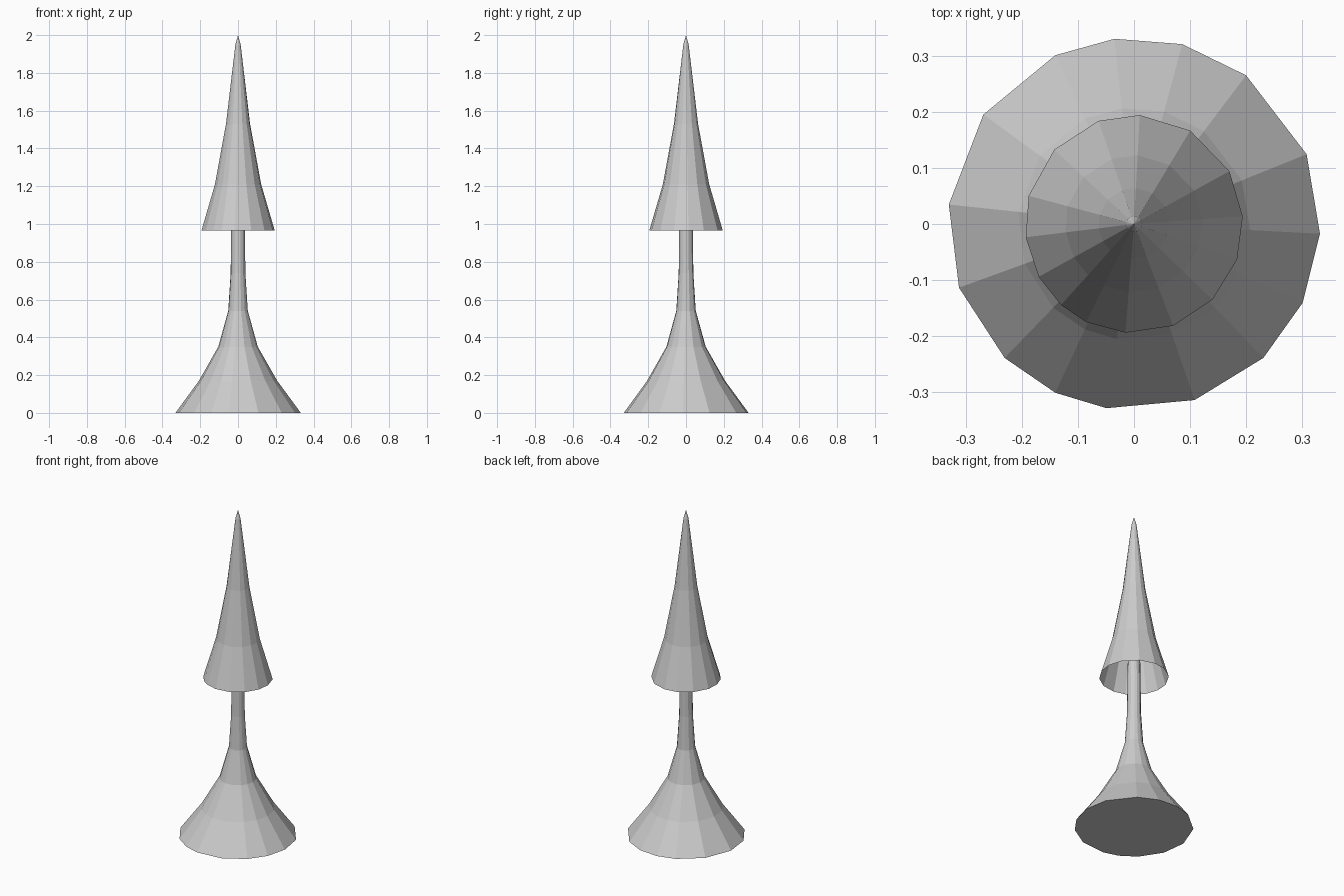
import bpy, bmesh
from math import cos, sin, radians

if "Cube" in bpy.data.objects:
    bpy.data.objects.remove(bpy.data.objects["Cube"])


def lathe(name, angles, profile, cap_bottom=False, apex=None, cap_top=False):
    """Skin rings of (radius, z) set at slightly uneven angles."""
    bm = bmesh.new()
    rings = [[bm.verts.new((r * cos(radians(a)), r * sin(radians(a)), z))
              for a in angles] for r, z in profile]
    n = len(angles)
    for low, high in zip(rings, rings[1:]):
        for i in range(n):
            j = (i + 1) % n
            bm.faces.new((low[i], low[j], high[j], high[i]))
    if cap_bottom:
        bm.faces.new(rings[0][::-1])
    if cap_top:
        bm.faces.new(rings[-1])
    if apex is not None:
        tip = bm.verts.new((0, 0, apex))
        for i in range(n):
            bm.faces.new((rings[-1][i], rings[-1][(i + 1) % n], tip))
    mesh = bpy.data.meshes.new(name)
    bm.to_mesh(mesh)
    bm.free()
    obj = bpy.data.objects.new(name, mesh)
    bpy.context.collection.objects.link(obj)
    return obj


# Flared trunk, running up inside the canopy
trunk_angles = [-3, 22, 53, 75, 96, 115, 144, 174, 200, 226, 245, 261.5, 289, 314, 335]
lathe("trunk", trunk_angles,
      [(0.333, 0), (0.208, 0.17), (0.105, 0.35), (0.052, 0.54),
       (0.039, 0.74), (0.037, 0.97), (0.03, 1.3)],
      cap_bottom=True, cap_top=True)

# Hollow pointed canopy, open underneath
canopy_angles = [4, 29, 59, 87, 109, 137, 165, 187, 209, 228, 244, 265.5, 291, 316, 341]
lathe("canopy", canopy_angles,
      [(0.195, 0.965), (0.123, 1.21), (0.064, 1.53), (0.014, 1.95)], apex=2.0)
